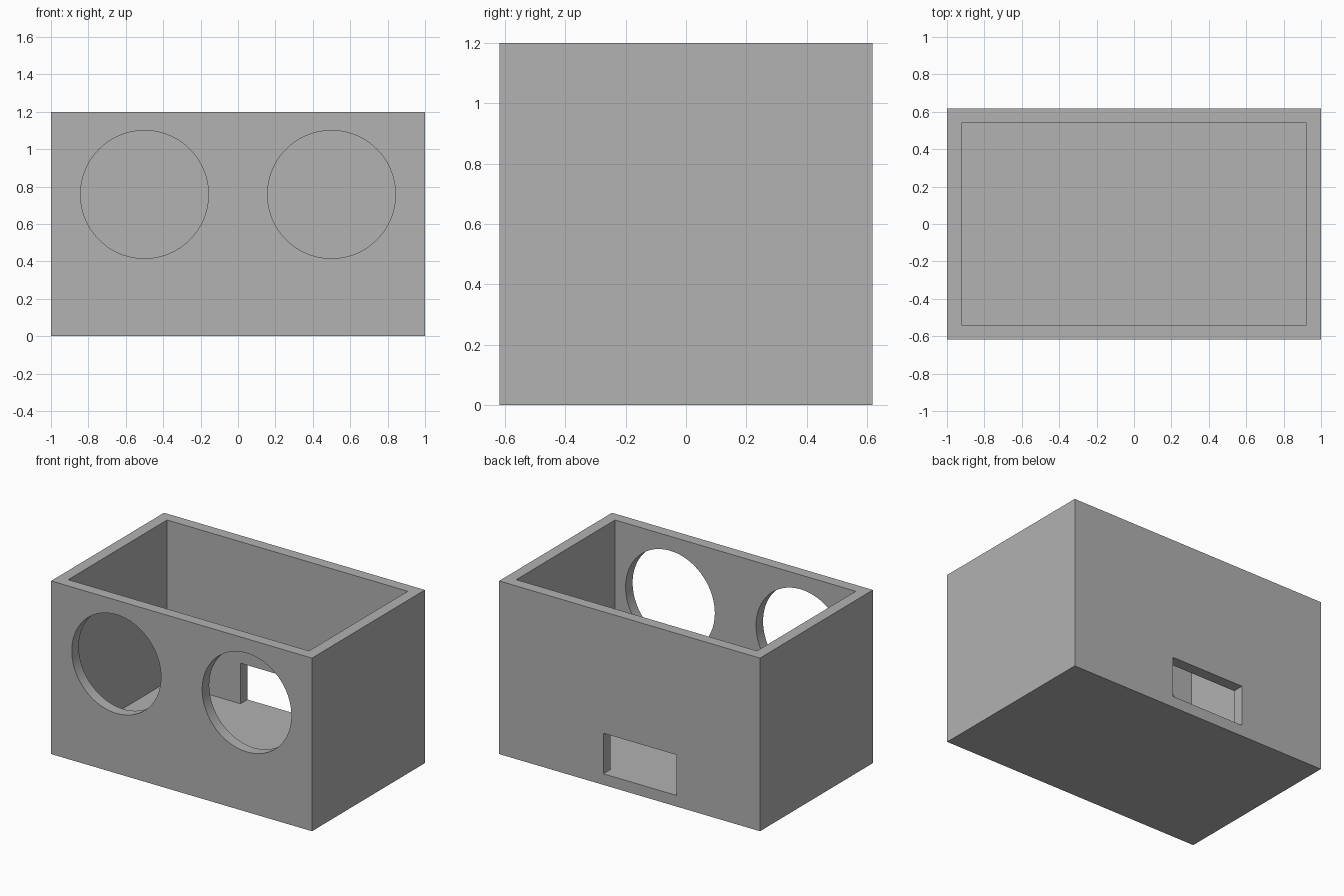
import bpy
import math

cube = bpy.data.objects.get("Cube")
if cube:
    bpy.data.objects.remove(cube, do_unlink=True)

HALF_X, HALF_Y, HEIGHT, WALL = 1.0, 0.618, 1.2, 0.077

# Single grey plastic material
grey = bpy.data.materials.new("plain_grey")
grey.use_nodes = True
grey.diffuse_color = (0.445, 0.445, 0.445, 1)
grey.node_tree.nodes["Principled BSDF"].inputs["Base Color"].default_value = grey.diffuse_color


def block(name, low, high):
    """Axis-aligned box between two corners."""
    centre = [(a + b) / 2 for a, b in zip(low, high)]
    bpy.ops.mesh.primitive_cube_add(size=1, location=centre)
    obj = bpy.context.object
    obj.name = name
    obj.scale = [b - a for a, b in zip(low, high)]
    bpy.ops.object.transform_apply(location=True, rotation=True, scale=True)
    obj.data.materials.append(grey)
    return obj


def cut(target, cutter):
    """Subtract the cutter from the target, then discard it."""
    cutter.hide_render = True
    mod = target.modifiers.new(cutter.name, "BOOLEAN")
    mod.operation = "DIFFERENCE"
    mod.solver = "EXACT"
    mod.object = cutter
    bpy.context.view_layer.objects.active = target
    bpy.ops.object.modifier_apply(modifier=mod.name)
    bpy.data.objects.remove(cutter, do_unlink=True)


# Open-topped case
case = block("open_case", (-HALF_X, -HALF_Y, 0), (HALF_X, HALF_Y, HEIGHT))
cut(case, block("cavity", (WALL - HALF_X, WALL - HALF_Y, WALL),
                (HALF_X - WALL, HALF_Y - WALL, HEIGHT + 0.2)))

# Two round openings in the front wall
for x in (-0.5, 0.5):
    bpy.ops.mesh.primitive_cylinder_add(vertices=96, radius=0.342, depth=0.4,
                                        location=(x, -HALF_Y, 0.758),
                                        rotation=(math.pi / 2, 0, 0))
    hole = bpy.context.object
    hole.name = "round_opening"
    hole.data.materials.append(grey)
    cut(case, hole)

# Cable slot in the back wall, level with the inside floor
cut(case, block("cable_slot", (-0.36, HALF_Y - 0.2, WALL), (0.2, HALF_Y + 0.2, 0.358)))

# Smooth hole rims, sharp box edges
bpy.ops.object.select_all(action="DESELECT")
case.select_set(True)
bpy.context.view_layer.objects.active = case
bpy.ops.object.shade_smooth_by_angle(angle=math.radians(30))
